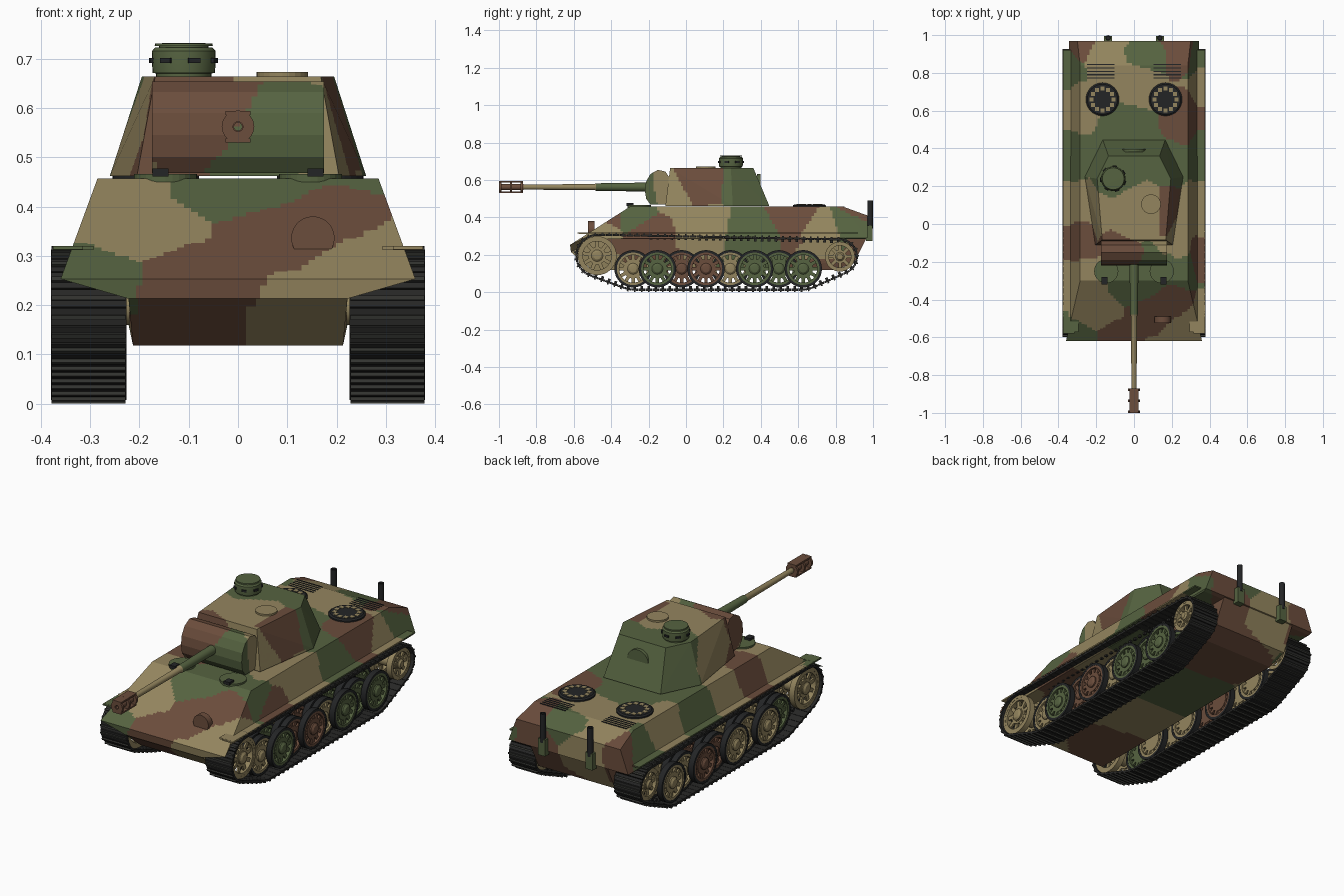
import bpy, bmesh, math
from mathutils import Matrix, Vector, geometry

if "Cube" in bpy.data.objects:
    bpy.data.objects.remove(bpy.data.objects["Cube"])

# Flat colours
def material(name, rgb):
    m = bpy.data.materials.new(name)
    m.diffuse_color = (*rgb, 1)
    m.use_nodes = True
    m.node_tree.nodes["Principled BSDF"].inputs["Base Color"].default_value = m.diffuse_color
    return m

MATS = [material("tan_paint", (.295, .235, .113)), material("green_paint", (.092, .125, .052)),
        material("brown_paint", (.147, .074, .045)), material("track_steel", (.021, .021, .020)),
        material("dark_rubber", (.017, .018, .019)), material("worn_cleat", (.032, .033, .029))]
TAN, GREEN, BROWN, TRACK, DARK, CLEAT = range(6)

# Camouflage: each face takes the colour of the nearest patch centre
PATCHES = {
    TAN: [(-.2, -.47, .35), (.25, -.58, .27), (.15, -.55, .15), (-.27, -.3, .43), (-.3, .1, .4), (-.3, .62, .4),
          (-.23, .06, .56), (.03, .06, .67), (.33, .08, .36), (.34, .74, .32), (0, .74, .46), (-.15, .9, .46),
          (-.08, .98, .34), (.34, -.47, .33), (0, 0, .12), (.21, -.09, .52)],
    GREEN: [(-.30, -.61, .265), (0, -.33, .46), (-.32, .35, .38), (-.34, .85, .36), (0, .45, .56), (-.1, .3, .66),
            (.20, .33, .58), (.1, -.2, .51), (.3, -.28, .42), (.34, .36, .32), (.32, .88, .36), (-.05, .52, .46),
            (.05, .93, .46), (0, .3, .12), (.12, -.22, .46)],
    BROWN: [(-.1, -.6, .25), (.1, -.48, .34), (.25, -.41, .40), (-.1, -.55, .15), (-.3, -.08, .42), (-.3, .94, .38),
            (.215, .06, .6), (-.1, -.2, .62), (.34, -.2, .31), (.3, .57, .42), (.28, .93, .45), (.2, .98, .33),
            (.05, .75, .13), (-.05, -.35, .12)],
}
SITES = [(Vector(p), c) for c, ps in PATCHES.items() for p in ps]

def camo(p):
    return min(SITES, key=lambda s: (s[0] - p).length_squared)[1]

# Geometry helpers
def paint(bm, faces, mat):
    for f in faces:
        f.material_index = mat

def add_box(bm, loc, size, mat=TAN, rot=Matrix()):
    m = Matrix.Translation(loc) @ rot @ Matrix.Diagonal((*size, 1))
    vs = bmesh.ops.create_cube(bm, size=1, matrix=m)["verts"]
    paint(bm, {f for v in vs for f in v.link_faces}, mat)

def add_lathe(bm, prof, loc=(0, 0, 0), axis="z", seg=24, mat=TAN):
    """Revolve (radius, height) points round an axis."""
    rows = []
    for i in range(seg):
        a = 2 * math.pi * i / seg
        row = []
        for r, h in prof:
            c, s = r * math.cos(a), r * math.sin(a)
            co = {"x": (h, c, s), "y": (c, h, s), "z": (c, s, h)}[axis]
            row.append(bm.verts.new(Vector(co) + Vector(loc)))
        rows.append(row)
    faces = [bm.faces.new((rows[i - 1][j], rows[i][j], rows[i][j + 1], rows[i - 1][j + 1]))
             for i in range(seg) for j in range(len(prof) - 1)]
    paint(bm, faces, mat)
    bmesh.ops.remove_doubles(bm, verts=[v for r in rows for v in r], dist=1e-6)

def disc(r, lo, hi):
    return [(0, lo), (r, lo), (r, hi), (0, hi)]

def ring(r0, r1, lo, hi):
    return [(r0, lo), (r1, lo), (r1, hi), (r0, hi), (r0, lo)]

def add_solid(bm, pts):
    """Convex solid round the points, mirrored in x."""
    vs = [bm.verts.new((s * x, y, z)) for x, y, z in pts for s in (-1, 1)]
    res = bmesh.ops.convex_hull(bm, input=vs)
    bmesh.ops.delete(bm, geom=[v for v in res["geom_interior"] if isinstance(v, bmesh.types.BMVert)], context="VERTS")
    bmesh.ops.dissolve_limit(bm, angle_limit=.01, verts=bm.verts[:], edges=bm.edges[:])

def finish(bm, name, step=0, smooth=False):
    if step:  # grid cuts so the camouflage can follow its patches
        for ax in (2, 0, 1):
            lo, hi = min(v.co[ax] for v in bm.verts), max(v.co[ax] for v in bm.verts)
            no = Vector([float(k == ax) for k in range(3)])
            for k in range(1, int((hi - lo) / step) + 1):
                bmesh.ops.bisect_plane(bm, geom=bm.verts[:] + bm.edges[:] + bm.faces[:], dist=1e-5,
                                       plane_co=no * (lo + k * step - .0013), plane_no=no)
    bmesh.ops.recalc_face_normals(bm, faces=bm.faces[:])
    if step:
        for f in bm.faces:
            f.material_index = camo(f.calc_center_median())
    me = bpy.data.meshes.new(name)
    bm.to_mesh(me)
    bm.free()
    for m in MATS:
        me.materials.append(m)
    if smooth:
        me.polygons.foreach_set("use_smooth", [True] * len(me.polygons))
        me.set_sharp_from_angle(angle=math.radians(32))
    ob = bpy.data.objects.new(name, me)
    bpy.context.collection.objects.link(ob)

# Hull
bm = bmesh.new()
add_solid(bm, [(.285, -.30, .457), (.285, .84, .457), (.30, .97, .41), (.345, .97, .29),
               (.346, -.56, .291), (.346, -.54, .285), (.34, .95, .283)])
finish(bm, "upper_hull", .014)
bm = bmesh.new()
add_solid(bm, [(.36, -.62, .253), (.346, -.56, .291), (.222, -.615, .213), (.222, -.5, .285), (.345, -.55, .285)])
finish(bm, "hull_nose", .014)
bm = bmesh.new()
add_solid(bm, [(.222, -.614, .213), (.213, -.50, .118), (.213, .80, .118), (.222, .90, .16), (.222, .965, .29), (.222, -.5, .289)])
finish(bm, "lower_hull", .02)

# Turret, mantlet and gun
bm = bmesh.new()
add_solid(bm, [(.165, .445, .462), (.26, .25, .462), (.205, -.11, .462),
               (.135, .36, .664), (.195, .24, .664), (.168, -.085, .664)])
finish(bm, "turret", .012)
bm = bmesh.new()
add_solid(bm, [(.175, y, z) for y, z in [(-.08, .468), (-.19, .468), (-.213, .50), (-.22, .545), (-.214, .59),
                                         (-.19, .632), (-.15, .654), (-.11, .645), (-.08, .6)]])
finish(bm, "mantlet", .012)
GZ = .562
bm = bmesh.new()
add_lathe(bm, [(.013, -.90), (.0145, -.75), (.016, -.49), (.020, -.48)], (0, 0, GZ), "y", 20, TAN)
add_lathe(bm, [(.020, -.48), (.023, -.28), (.024, -.20)], (0, 0, GZ), "y", 20, GREEN)
finish(bm, "gun_barrel", smooth=True)
bm = bmesh.new()
add_lathe(bm, ring(.008, .017, -.995, -.87), (0, 0, GZ), "y", 20, BROWN)
for y in (-1, -.942, -.884):
    add_lathe(bm, ring(.01, .033, y, y + .013), (0, 0, GZ), "y", 20, BROWN)
for s in (-1, 1):
    add_box(bm, (0, -.935, GZ + s * .028), (.05, .128, .008), BROWN)
finish(bm, "muzzle_brake", smooth=True)

# Commander cupola with vision blocks
CX, CY = -.11, .24
bm = bmesh.new()
add_lathe(bm, [(.056, .655), (.056, .67), (.063, .671), (.065, .695), (.064, .716), (.058, .723), (.05, .723),
               (.05, .726), (.059, .726), (.058, .731), (0, .732)], (CX, CY, 0), "z", 32, GREEN)
for i in range(7):
    a = 2 * math.pi * i / 7 - 1.25
    add_box(bm, (CX + .064 * math.cos(a), CY + .064 * math.sin(a), .696), (.012, .024, .010), DARK, Matrix.Rotation(a, 4, "Z"))
finish(bm, "cupola", smooth=True)

# Hatches
bm = bmesh.new()
add_lathe(bm, disc(.052, .66, .673), (.09, .105, 0), mat=TAN)
finish(bm, "turret_roof_hatch")
bm = bmesh.new()
add_lathe(bm, disc(.062, .38, .398), (0, 0, .57), "y", 28, GREEN)
finish(bm, "turret_rear_hatch")
bm = bmesh.new()
for s in (-1, 1):
    add_lathe(bm, disc(.064, .45, .466), (s * .147, -.25, 0), "z", 28, GREEN)
    add_box(bm, (s * .157, -.30, .469), (.032, .038, .016), DARK)
finish(bm, "driver_hatches")
bm = bmesh.new()
add_lathe(bm, disc(.044, -.524, -.49), (.152, 0, .336), "y", 28, BROWN)
finish(bm, "bow_gun_housing", smooth=True)

# Engine deck: fans and slats
bm = bmesh.new()
for s in (-1, 1):
    add_lathe(bm, [(0, .45), (.088, .45), (.088, .464), (.08, .47), (0, .47)], (s * .167, .66, 0), "z", 32, DARK)
    for i in range(12):
        a = math.pi * i / 6
        add_box(bm, (s * .167 + .058 * math.cos(a), .66 + .058 * math.sin(a), .470), (.021, .021, .003), TAN)
finish(bm, "engine_fans")
bm = bmesh.new()
for s in (-1, 1):
    for i in range(5):
        add_box(bm, (s * .177, .772 + i * .018, .4575), (.146, .006, .003), DARK)
finish(bm, "engine_slats")

# Exhausts
bm = bmesh.new()
for s in (-1, 1):
    add_lathe(bm, ring(.009, .0145, .34, .49), (s * .137, .985, 0), "z", 16, DARK)
    add_lathe(bm, disc(.01, .34, .47), (s * .137, .985, 0), "z", 12, DARK)
    add_box(bm, (s * .137, .979, .315), (.042, .034, .085), GREEN)
finish(bm, "exhausts", smooth=True)

# Fenders
bm = bmesh.new()
for s in (-1, 1):
    add_box(bm, (s * .345, .17, .316), (.06, 1.50, .007))
    add_box(bm, (s * .334, -.545, .316), (.082, .055, .008))
finish(bm, "fenders", .03)

# Wheels
def add_wheel(bm, x, y, z, r, side, colour, tyre, spokes, inner=.052, fill=.68):
    c, k = (x, y, z), r / .1
    add_lathe(bm, ring(.087 * k, r, -.015, .015), c, "x", 32, tyre)
    add_lathe(bm, ring(.074 * k, .088 * k, -.014, .014), c, "x", 32, colour)
    add_lathe(bm, disc(inner * k, -.007, .007), c, "x", 24, colour)
    add_lathe(bm, [(.03 * k, 0), (.03 * k, side * .014), (.02 * k, side * .022), (0, side * .024)], c, "x", 16, colour)
    mid = (inner + .074) / 2
    for i in range(spokes):
        rot = Matrix.Rotation(2 * math.pi * i / spokes, 4, "X")
        add_box(bm, Vector(c) + rot @ Vector((0, 0, mid * k)),
                (.010, 2 * math.pi * mid * fill * k / spokes, (.078 - inner) * k), colour, rot)

LAYOUT = {1: [TAN, GREEN, BROWN, BROWN, TAN, GREEN, GREEN, GREEN],
          -1: [GREEN, TAN, TAN, TAN, BROWN, BROWN, TAN, TAN]}
for s, side_name in ((1, "right"), (-1, "left")):
    bm = bmesh.new()
    for i, col in enumerate(LAYOUT[s]):
        for x in ((.354, .252) if i % 2 else (.322, .284)):
            add_wheel(bm, s * x, -.283 + i * .13, .125, .1, s, col, DARK, 12, fill=.55)
    finish(bm, side_name + "_road_wheels", smooth=True)
    bm = bmesh.new()
    for x in (.35, .25):
        add_wheel(bm, s * x, -.475, .195, .104, s, TAN, TAN, 9, .045, .45)
        add_wheel(bm, s * x, .823, .19, .08, s, TAN, TAN, 8, .045, .45)
    for y, z, r in ((-.475, .195, .035), (.823, .19, .03)):
        add_lathe(bm, disc(r, -.07, .07), (s * .29, y, z), "x", 16, TAN)
    finish(bm, side_name + "_sprocket_and_idler", smooth=True)

# Tracks: evenly spaced links round the wheels
circles = [(-.475, .195, .112), (-.283, .125, .112), (.627, .125, .112), (.823, .19, .092)]
cloud = [Vector((y + r * math.cos(t * math.pi / 40), z + r * math.sin(t * math.pi / 40)))
         for y, z, r in circles for t in range(80)]
loop = [cloud[i] for i in geometry.convex_hull_2d(cloud)]
if sum(loop[i - 1].cross(loop[i]) for i in range(len(loop))) < 0:
    loop.reverse()
lengths = [(loop[i] - loop[i - 1]).length for i in range(len(loop))]
LINKS = 88
pitch = sum(lengths) / LINKS

def along(d):
    d %= sum(lengths)
    for i, n in enumerate(lengths):
        if d <= n:
            return loop[i - 1].lerp(loop[i], d / n)
        d -= n
    return loop[-1]

for s, side_name in ((1, "right"), (-1, "left")):
    bm = bmesh.new()
    for k in range(LINKS):
        a, b = along(k * pitch), along((k + 1) * pitch)
        mid, t = (a + b) / 2, b - a
        rot = Matrix.Rotation(math.atan2(t.y, t.x), 4, "X")
        base = Vector((s * .303, mid.x, mid.y))
        for off, size, mat in (((0, 0, 0), (.153, pitch * .95, .011), TRACK),
                               ((0, 0, -.009), (.150, .009, .008), CLEAT),
                               ((0, 0, .012), (.012, .014, .014), TRACK)):
            add_box(bm, base + rot @ Vector(off), size, mat, rot)
    finish(bm, side_name + "_track")
